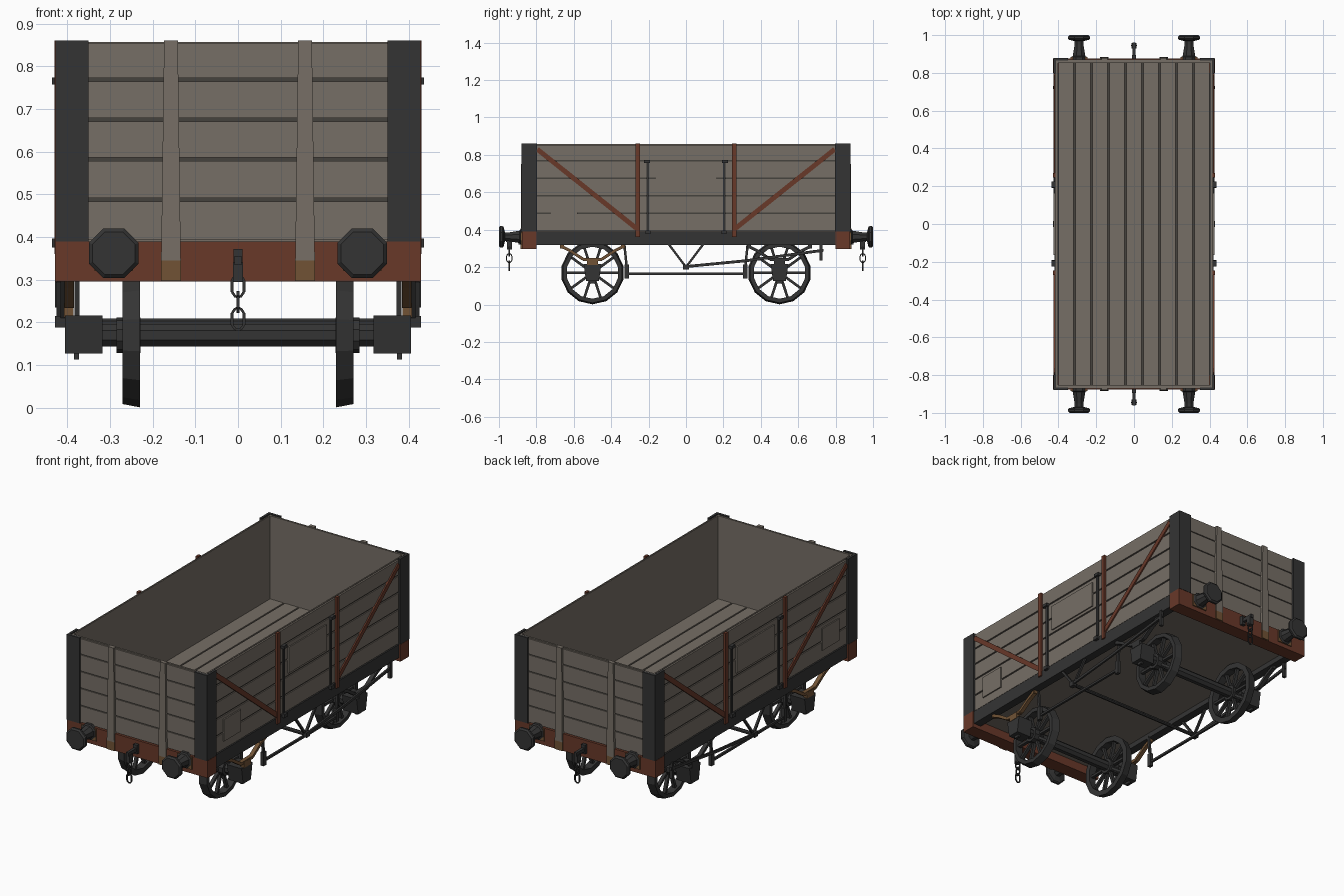
import bpy, bmesh, math
from mathutils import Matrix, Vector

if "Cube" in bpy.data.objects:
    bpy.data.objects.remove(bpy.data.objects["Cube"])


def material(name, rgb):
    m = bpy.data.materials.new(name)
    m.use_nodes = True
    m.diffuse_color = (*rgb, 1)
    m.node_tree.nodes["Principled BSDF"].inputs["Base Color"].default_value = (*rgb, 1)
    return m


WOOD = material("weathered wood", (0.182, 0.158, 0.132))
SEAM = material("dark seam wood", (0.06, 0.054, 0.047))
IRON = material("black iron", (0.034, 0.034, 0.034))
RUST = material("rust red", (0.138, 0.04, 0.022))
TAN = material("brown rust", (0.165, 0.086, 0.036))


def box(bm, x, y, z):
    """Box between pairs of limits on each axis."""
    size = [b - a for a, b in (x, y, z)]
    mid = [(a + b) / 2 for a, b in (x, y, z)]
    made = bmesh.ops.create_cube(bm, size=1, matrix=Matrix.Translation(mid) @ Matrix.Diagonal((*size, 1)))
    return made["verts"]


def bar(bm, p, q, width, depth):
    """Rectangular bar from p to q, with its depth along x where possible."""
    p, q = Vector(p), Vector(q)
    d = (q - p).normalized()
    ref = Vector((0, 1, 0)) if abs(d.x) > 0.4 else Vector((1, 0, 0))
    side = d.cross(ref).normalized()
    rot = Matrix((side.cross(d), side, d)).transposed().to_4x4()
    scale = Matrix.Diagonal((depth, width, (q - p).length, 1))
    bmesh.ops.create_cube(bm, size=1, matrix=Matrix.Translation((p + q) / 2) @ rot @ scale)


def lathe(bm, centre, axis, profile, n):
    """Revolve a closed (radius, offset) profile about a line along x or y."""
    rings = []
    for i in range(n):
        a = 2 * math.pi * (i + 0.5) / n
        u, v = math.cos(a), math.sin(a)
        pts = [(o, r * u, r * v) if axis == "X" else (r * u, o, r * v) for r, o in profile]
        rings.append([bm.verts.new(Vector(centre) + Vector(p)) for p in pts])
    for i in range(n):
        a, b = rings[i], rings[(i + 1) % n]
        for j in range(len(profile)):
            k = (j + 1) % len(profile)
            if profile[j][0] or profile[k][0]:
                bm.faces.new((a[j], a[k], b[k], b[j]))
    bmesh.ops.remove_doubles(bm, verts=bm.verts[:], dist=1e-6)


def finish(bm, name, mat, mirror=""):
    bmesh.ops.recalc_face_normals(bm, faces=bm.faces[:])
    mesh = bpy.data.meshes.new(name)
    bm.to_mesh(mesh)
    bm.free()
    mesh.materials.append(mat)
    ob = bpy.data.objects.new(name, mesh)
    bpy.context.collection.objects.link(ob)
    if mirror:
        mod = ob.modifiers.new("mirror", "MIRROR")
        mod.use_axis = [c in mirror for c in "XYZ"]
        mod.use_mirror_merge = False


def boxes(name, mat, mirror, *limits):
    bm = bmesh.new()
    for lim in limits:
        box(bm, *lim)
    finish(bm, name, mat, mirror)


def bars(name, mat, mirror, *items):
    bm = bmesh.new()
    for item in items:
        bar(bm, *item)
    finish(bm, name, mat, mirror)


BASE, TOP = 0.39, 0.857
SEAMS = [0.487, 0.582, 0.675, 0.768]
GAP = 0.004

# Body walls: inner lining, outer planks and dark seams
boxes("side_lining", WOOD, "X", ((0.402, 0.409), (-0.865, 0.865), (BASE, TOP)))
boxes("end_lining", WOOD, "Y", ((-0.409, 0.409), (0.852, 0.862), (BASE, TOP)))
edges = [BASE] + SEAMS + [TOP]
levels = [(a + GAP, b - GAP) for a, b in zip(edges, edges[1:])]
boxes("side_planks", WOOD, "X", *[((0.408, 0.418), (-0.868, 0.868), z) for z in levels])
boxes("end_planks", WOOD, "Y", *[((-0.417, 0.417), (0.861, 0.87), z) for z in levels])
seams = [(s - GAP, s + GAP) for s in SEAMS]
boxes("side_seams", SEAM, "X", *[((0.4085, 0.412), (-0.863, 0.863), z) for z in seams])
boxes("end_seams", SEAM, "Y", *[((-0.412, 0.412), (0.8615, 0.865), z) for z in seams])

# Floor planks over a floor base
boxes("floor_base", WOOD, "", ((-0.405, 0.405), (-0.86, 0.86), (0.345, 0.388)))
boxes("floor_planks", WOOD, "", *[((i * 0.09 - 0.041, i * 0.09 + 0.041), (-0.853, 0.853), (0.387, 0.4))
                                  for i in range(-4, 5)])
boxes("floor_seams", SEAM, "", *[((i * 0.09 - 0.049, i * 0.09 - 0.041), (-0.853, 0.853), (0.387, 0.392))
                                 for i in range(-3, 5)])

# Corner plates wrapping both faces
boxes("corner_plates", IRON, "XY",
      ((0.35, 0.427), (0.865, 0.879), (BASE, 0.86)),
      ((0.414, 0.427), (0.797, 0.879), (BASE, 0.86)))

# Underframe
boxes("solebars", IRON, "X", ((0.375, 0.421), (-0.80, 0.80), (0.317, BASE)))
boxes("headstocks", RUST, "Y", ((-0.428, 0.428), (0.80, 0.877), (0.296, BASE)))

# Tapered end posts with rusty feet
bm = bmesh.new()
for v in box(bm, (0.141, 0.173), (0.86, 0.88), (0.345, 0.86)):
    if v.co.z < 0.5:
        v.co.x = 0.157 + math.copysign(0.023, v.co.x - 0.157)
        v.co.y = 0.884 if v.co.y > 0.87 else v.co.y
finish(bm, "end_posts", WOOD, "XY")
boxes("end_post_feet", TAN, "XY", ((0.134, 0.18), (0.865, 0.884), (0.297, 0.345)))

# Side ironwork
boxes("door_straps", RUST, "XY", ((0.415, 0.43), (0.246, 0.27), (0.36, 0.86)))
bars("diagonal_braces", RUST, "XY", ((0.419, 0.795, 0.83), (0.419, 0.262, 0.405), 0.026, 0.012))
boxes("door_hinges", IRON, "XY",
      ((0.415, 0.425), (0.198, 0.212), (0.375, 0.77)),
      ((0.415, 0.436), (0.193, 0.225), (0.757, 0.773)),
      ((0.415, 0.436), (0.19, 0.217), (0.376, 0.396)))
boxes("door_panels", WOOD, "X", ((0.415, 0.425), (-0.165, 0.165), (0.6, 0.742)))
boxes("label_plates", WOOD, "X", ((0.415, 0.425), (-0.727, -0.58), (0.44, 0.56)))

# Buffers: stepped housing and octagonal head
bm = bmesh.new()
lathe(bm, (0.291, 0, 0.362), "Y",
      [(0, 0.87), (0.045, 0.87), (0.045, 0.885), (0.036, 0.889), (0.025, 0.95), (0.025, 0.968),
       (0.057, 0.975), (0.063, 0.982), (0.063, 0.992), (0.054, 1.0), (0, 1.0)], 8)
finish(bm, "buffers", IRON, "XY")
boxes("buffer_plates", TAN, "XY", ((0.246, 0.336), (0.876, 0.883), (0.32, 0.388)))

# Coupling hooks and three-link chains
boxes("coupling_hooks", IRON, "Y",
      ((-0.011, 0.011), (0.875, 0.895), (0.322, 0.372)),
      ((-0.008, 0.008), (0.89, 0.962), (0.335, 0.355)),
      ((-0.012, 0.012), (0.93, 0.958), (0.295, 0.34)))
bm = bmesh.new()
for z, half, across in ((0.285, 0.025, "X"), (0.248, 0.023, "Y"), (0.208, 0.025, "X")):
    outline = [(0.006, half), (0.014, half * 0.55), (0.014, -half * 0.55), (0.006, -half)]
    outline += [(-u, w) for u, w in reversed(outline)]
    pts = [(u, 0.945, z + w) if across == "X" else (0, 0.945 + u, z + w) for u, w in outline]
    for p, q in zip(pts, pts[1:] + pts[:1]):
        bar(bm, p, q, 0.006, 0.006)
finish(bm, "coupling_chains", IRON, "Y")

# Spoked wheels with coned treads
HUB = (0, 0.5, 0.17)
bm = bmesh.new()
lathe(bm, HUB, "X", [(0.139, 0.229), (0.169, 0.229), (0.161, 0.271), (0.139, 0.271)], 14)
lathe(bm, HUB, "X", [(0, 0.228), (0.042, 0.228), (0.042, 0.285), (0, 0.285)], 10)
for i in range(10):
    a = 2 * math.pi * i / 10
    arm = [(0.25, 0.5 + r * math.cos(a), 0.17 + r * math.sin(a)) for r in (0.03, 0.145)]
    bar(bm, *arm, 0.014, 0.018)
finish(bm, "wheels", IRON, "XY")

# Axles and tapered axle boxes with keeps
bm = bmesh.new()
lathe(bm, HUB, "X", [(0, -0.33), (0.028, -0.33), (0.028, 0.33), (0, 0.33)], 8)
finish(bm, "axles", IRON, "Y")
bm = bmesh.new()
for v in box(bm, (0.317, 0.405), (0.452, 0.548), (0.127, 0.216)):
    if v.co.z < 0.15:
        v.co.y = 0.5 + (v.co.y - 0.5) * 0.7
box(bm, (0.372, 0.384), (0.485, 0.515), (0.113, 0.14))
finish(bm, "axle_boxes", IRON, "XY")

# Leaf springs: rusty at the front axle, black at the back
for name, mat, c in (("front_springs", TAN, -0.5), ("back_springs", IRON, 0.5)):
    path = [(0.395, c + y, z) for y, z in ((-0.165, 0.31), (-0.12, 0.288), (-0.05, 0.242), (0.05, 0.242),
                                           (0.12, 0.288), (0.165, 0.31))]
    bm = bmesh.new()
    for p, q in zip(path, path[1:]):
        bar(bm, p, q, 0.016, 0.022)
    for s in (-1, 1):
        box(bm, (0.385, 0.405), (c + s * 0.163 - 0.01, c + s * 0.163 + 0.01), (0.3, 0.325))
    box(bm, (0.385, 0.407), (c - 0.03, c + 0.03), (0.212, 0.245))
    finish(bm, name, mat, "X")

# Brake gear: hangers, safety rods, levers and cross shaft
boxes("brake_blocks", IRON, "XY", ((0.368, 0.386), (0.304, 0.328), (0.14, 0.215)))
bars("brake_hangers", IRON, "XY",
     ((0.377, 0.318, 0.21), (0.377, 0.33, 0.325), 0.013, 0.012),
     ((0.41, 0, 0.2), (0.41, 0.092, 0.322), 0.012, 0.012))
bars("safety_rods", IRON, "X", ((0.377, -0.32, 0.165), (0.377, 0.32, 0.165), 0.012, 0.012))
bars("brake_levers", IRON, "X",
     ((0.42, 0, 0.203), (0.42, 0.32, 0.234), 0.015, 0.01),
     ((0.42, 0.32, 0.234), (0.42, 0.735, 0.29), 0.015, 0.01))
boxes("lever_guides", IRON, "X",
      ((0.41, 0.428), (0.714, 0.73), (0.235, 0.325)),
      ((0.405, 0.428), (-0.015, 0.015), (0.188, 0.215)))
bm = bmesh.new()
lathe(bm, (0, 0, 0.2), "X", [(0, -0.41), (0.01, -0.41), (0.01, 0.41), (0, 0.41)], 8)
finish(bm, "brake_shaft", IRON)
